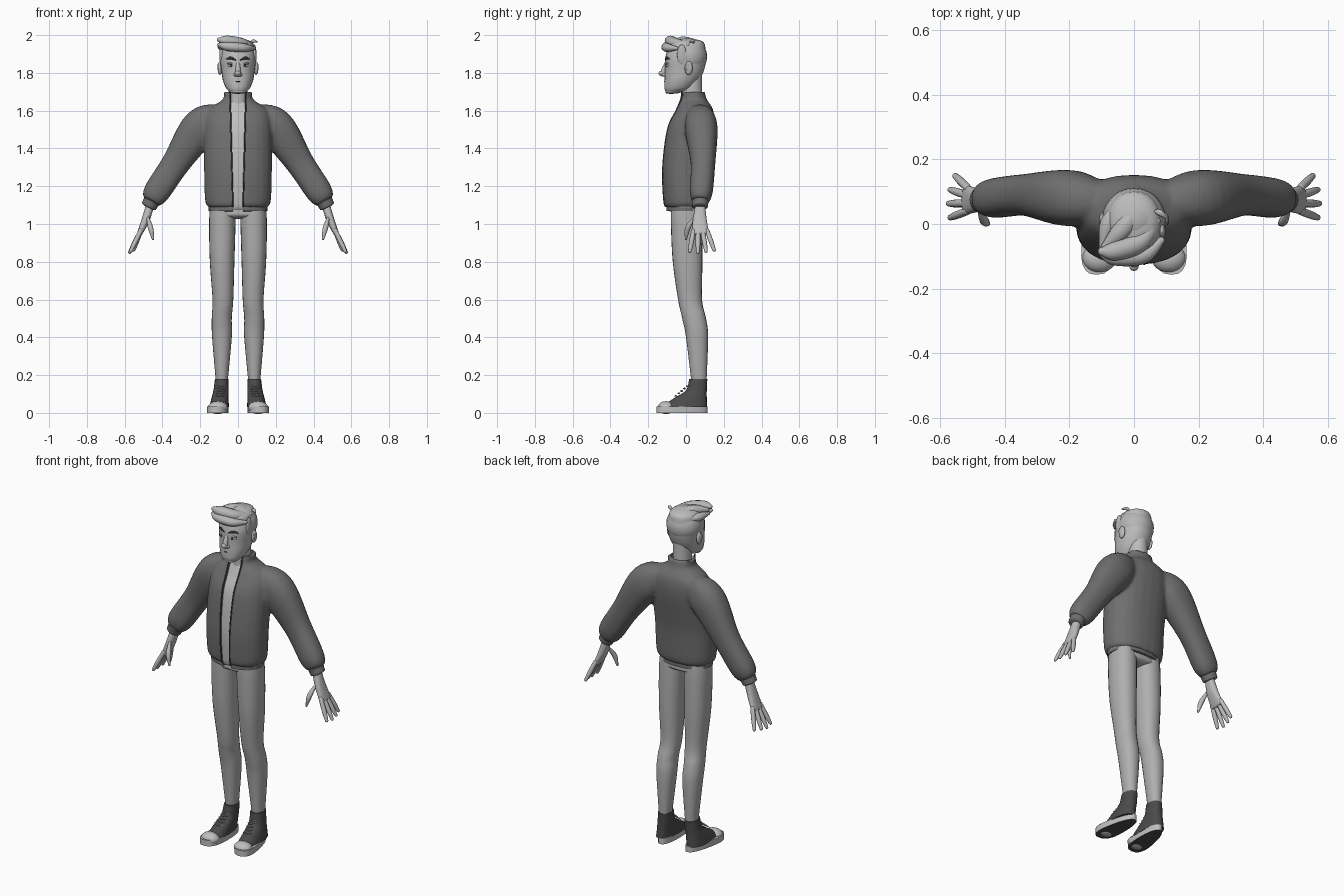
import bpy, bmesh, math
from mathutils import Vector, Matrix

cube = bpy.data.objects.get("Cube")
if cube:
    bpy.data.objects.remove(cube, do_unlink=True)


def material(name, grey):
    m = bpy.data.materials.new(name)
    m.use_nodes = True
    colour = (grey, grey, grey, 1)
    m.diffuse_color = colour
    m.node_tree.nodes["Principled BSDF"].inputs["Base Color"].default_value = colour
    return m


skin = material("skin grey", .5)
hair = material("hair grey", .47)
cloth = material("trouser grey", .43)
tee = material("shirt grey", .52)
coat = material("jacket grey", .16)
canvas = material("shoe dark grey", .07)
rubber = material("rubber light grey", .52)
ink = material("brow near black", .03)
SIDES = ((1, "left"), (-1, "right"))


def shade(mesh):
    mesh.shade_smooth()
    mesh.set_sharp_from_angle(angle=math.radians(50))


def make_object(name, bm, mat):
    bmesh.ops.recalc_face_normals(bm, faces=bm.faces)
    mesh = bpy.data.meshes.new(name)
    bm.to_mesh(mesh)
    bm.free()
    mesh.materials.append(mat)
    shade(mesh)
    obj = bpy.data.objects.new(name, mesh)
    bpy.context.collection.objects.link(obj)
    return obj


def spline(rows, steps=6):
    """Smooth curve through rows of any length."""
    out = []
    last = len(rows) - 1
    for i in range(last):
        before, start, end, after = (rows[max(0, min(last, i + k))] for k in (-1, 0, 1, 2))
        for step in range(steps):
            t = step / steps
            point = []
            for p, q, r, s in zip(before, start, end, after):
                bend = (2 * p - 5 * q + 4 * r - s) * t * t + (3 * q - p - 3 * r + s) * t ** 3
                point.append(q + ((r - p) * t + bend) / 2)
            out.append(tuple(point))
    return out + [tuple(rows[last])]


def stack(rows, s=1):
    """Level rings from rows of height, x, half width, front y, back y."""
    return [(s * x, (front + back) / 2, z, a, (back - front) / 2, 1)
            for z, x, a, front, back in rows]


def tube(rows, s=1, squash=1):
    """Rings across a path from rows of x, y, z, half width and perhaps half depth."""
    return [(s * r[0], r[1], r[2], r[3], r[4] if len(r) > 4 else r[3] * squash) for r in rows]


def rounded(rows, amount):
    """Close both ends of a row of rings with a dome."""
    domes = []
    for end, inner in ((rows[0], rows[1]), (rows[-1], rows[-2])):
        tip = Vector(end[:3])
        out = (tip - Vector(inner[:3])).normalized() * min(end[3:5]) * amount
        domes.append([(*(tip + out * math.sin(t)), end[3] * math.cos(t), end[4] * math.cos(t), *end[5:])
                      for t in (.4, .8, 1.2, 1.5)])
    return domes[0][::-1] + rows + domes[1]


def loft(name, parts, mat, dome=0, power=2, n=24):
    bm = bmesh.new()
    for part in parts:
        rows = spline(part)
        if dome:
            rows = rounded(rows, dome)
        rings = []
        for i, row in enumerate(rows):
            u, v = Vector((1, 0, 0)), Vector((0, 1, 0))
            if len(row) == 5:
                t = Vector(rows[min(i + 1, len(rows) - 1)][:3]) - Vector(rows[max(i - 1, 0)][:3])
                t.normalize()
                v = (v - t * v.dot(t)).normalized()
                u = v.cross(t)
            ring = []
            for k in range(n):
                co, si = math.cos(math.tau * k / n), math.sin(math.tau * k / n)
                p = math.copysign(abs(co) ** (2 / power), co) * row[3]
                q = math.copysign(abs(si) ** (2 / power), si) * row[4]
                ring.append(bm.verts.new(Vector(row[:3]) + u * p + v * q))
            rings.append(ring)
        for low, high in zip(rings, rings[1:]):
            for k in range(n):
                bm.faces.new((low[k - 1], low[k], high[k], high[k - 1]))
        bm.faces.new(rings[0])
        bm.faces.new(rings[-1])
    return make_object(name, bm, mat)


def strand(name, points, radius, mat, s=1, squash=1):
    """Tube that is thickest in the middle."""
    last = len(points) - 1
    rows = [(*p, radius * (.4 + .6 * math.sin(math.pi * i / last))) for i, p in enumerate(points)]
    return loft(name, [tube(rows, s, squash)], mat, dome=1, n=12)


def ball(name, centre, size, mat, s=1):
    place = Matrix.Translation((s * centre[0], *centre[1:])) @ Matrix.Diagonal((*size, 1))
    bm = bmesh.new()
    bmesh.ops.create_uvsphere(bm, u_segments=24, v_segments=14, radius=1, matrix=place)
    return make_object(name, bm, mat)


def cut(obj, cutters):
    """Subtract the cutters and apply all modifiers."""
    for c in cutters:
        mod = obj.modifiers.new("Opening", 'BOOLEAN')
        mod.operation, mod.solver, mod.object = 'DIFFERENCE', 'EXACT', c
    graph = bpy.context.evaluated_depsgraph_get()
    mesh = bpy.data.meshes.new_from_object(obj.evaluated_get(graph))
    obj.modifiers.clear()
    obj.data = mesh
    shade(mesh)


# Jacket: torso and sleeves fused, then opened at the front and neck
torso = [(1.09, 0, .16, -.11, .1), (1.13, 0, .175, -.12, .11), (1.3, 0, .18, -.125, .12),
         (1.5, 0, .18, -.1, .15), (1.6, 0, .16, -.055, .145), (1.66, 0, .08, -.03, .11),
         (1.7, 0, .08, -.025, .1)]
sleeve = [(.1, .07, 1.57, .07), (.2, .08, 1.51, .1), (.33, .09, 1.32, .075),
          (.43, .08, 1.17, .07), (.46, .075, 1.12, .05)]
jacket = loft("jacket", [stack(torso)] + [tube(sleeve, s, .87) for s, side in SIDES], coat, power=2.3)
fuse = jacket.modifiers.new("Fuse", 'REMESH')
fuse.mode, fuse.voxel_size = 'VOXEL', .01
soften = jacket.modifiers.new("Soften", 'SMOOTH')
soften.iterations = 4

bm = bmesh.new()
bmesh.ops.create_cube(bm, size=2)
for v in bm.verts:
    half = .045 if v.co.z > 0 else .025
    v.co = (v.co.x * half, -.14 + v.co.y * .17, 1.4 + v.co.z * .4)
front_cutter = make_object("front_cutter", bm, coat)
neck_cutter = loft("neck_cutter", [stack([(z, 0, .062, -.015, .09) for z in (1.66, 1.8)])], coat)
cutters = [front_cutter, neck_cutter]
for c in cutters:
    c.hide_render = True
cut(jacket, cutters)
hem = loft("jacket_hem", [stack([(z, 0, .155, -.105, .095) for z in (1.07, 1.1)])],
           coat, dome=.05, power=2.3)
cut(hem, [front_cutter])
for c in cutters:
    bpy.data.objects.remove(c, do_unlink=True)

# Shirt and dark front edging
gap = .013
inner = [(z - gap, x, a - gap, front + gap, back - gap) for z, x, a, front, back in torso[:-1]]
loft("shirt", [stack(inner)], tee, power=2.3)
for s, side in SIDES:
    edge = [(.025 + (z - 1) * .025, front + .003, z, .004) for z, x, a, front, back in torso]
    loft(side + "_front_edging", [tube(edge, s)], canvas, n=8)

# Trousers
loft("hips", [stack([(1.1, 0, .14, -.075, .08), (1.05, 0, .15, -.08, .085)])], cloth, dome=.3, power=2.4)
leg = [(1.1, .08, .068, -.08, .08), (1, .083, .07, -.08, .085), (.8, .084, .065, -.07, .087),
       (.6, .08, .055, -.042, .085), (.5, .086, .053, -.02, .106), (.4, .085, .052, 0, .117),
       (.15, .086, .03, .03, .108)]

# Shoes, sleeves' cuffs and hands
upper = [(.03, .1, .052, -.14, .112), (.08, .095, .045, -.06, .11), (.12, .09, .04, 0, .11),
         (.18, .086, .036, .017, .113)]
palm = [(.465, .075, 1.1, .022, .026), (.49, .073, 1.02, .021, .037), (.52, .076, .95, .014, .046)]
thumb = [(.48, .05, 1.04), (.463, .01, .98), (.45, 0, .92)]
for s, side in SIDES:
    loft(side + "_trouser_leg", [stack(leg, s)], cloth, power=2.2)

    sole = loft(side + "_sole", [stack([(z, 0, .05, -.157, .115) for z in (0, .035)])], rubber, power=2.5)
    for v in sole.data.vertices:
        v.co.x = v.co.x * (1 - 2 * v.co.y) + s * (.1 - .1 * v.co.y)
    sole.data.materials.append(canvas)
    for p in sole.data.polygons:
        p.material_index = int(p.normal.z < -.8)
    loft(side + "_shoe_upper", [stack(upper, s)], canvas, power=2.3)
    ball(side + "_toe_cap", (.107, -.105, .028), (.053, .045, .034), rubber, s)
    for i in range(5):
        y, z, wide = -.058 + i * .015, .09 + i * .013, .026 - i * .0015
        lace = [(.095 - i * .002 + k * wide, y + .01 * abs(k), z + .003 * k) for k in (-1, 0, 1)]
        strand(f"{side}_lace_{i + 1}", lace, .0035, rubber, s)

    cuff = [(.458, .075, 1.12, .044), (.472, .075, 1.093, .041)]
    loft(side + "_cuff", [tube(cuff, s)], coat, dome=.2)
    loft(side + "_palm", [tube(palm, s)], skin, dome=.6, power=2.4)
    strand(side + "_thumb", thumb, .014, skin, s)
    for i in range(4):
        base = Vector((.515, .04 + i * .024, .965))
        tip = Vector((.573 - .005 * (i - 1) ** 2, .02 + i * .043, .85 + .006 * abs(i - 1)))
        finger = [(*base, .012), (*base.lerp(tip, .6), .0125), (*tip, .009)]
        loft(f"{side}_finger_{i + 1}", [tube(finger, s)], skin, dome=1, n=12)

# Neck, head and face
loft("neck", [stack([(z, 0, .051, -.021, .086) for z in (1.6, 1.8)])], skin)
loft("head", [stack([(1.7, 0, .045, -.108, -.02), (1.72, 0, .064, -.114, .03), (1.76, 0, .08, -.114, .066),
                     (1.81, 0, .088, -.112, .094), (1.88, 0, .095, -.11, .108),
                     (1.95, 0, .08, -.088, .1)])], skin, dome=.4, power=2.15)
loft("nose", [tube([(0, -.1, 1.86, .009), (0, -.116, 1.82, .013), (0, -.122, 1.79, .017)])],
     skin, dome=.6)
ball("nose_tip", (0, -.131, 1.798), (.014, .014, .013), skin)
strand("mouth", [(x, -.113 + abs(x) * .3, 1.755) for x in (-.03, 0, .03)], .003, ink)
for s, side in SIDES:
    ball(side + "_nostril_wing", (.014, -.115, 1.79), (.009, .012, .009), skin, s)
    ball(side + "_eye", (.036, -.094, 1.84), (.019, .012, .011), tee, s)
    ball(side + "_iris", (.035, -.104, 1.84), (.007, .004, .008), ink, s)
    ball(side + "_eyelid", (.036, -.093, 1.85), (.022, .015, .007), skin, s)
    strand(side + "_brow", [(.014, -.109, 1.869), (.04, -.1, 1.878), (.066, -.079, 1.87)], .008, ink, s)
    ball(side + "_ear", (.096, .014, 1.825), (.012, .021, .036), skin, s)
    ball(side + "_ear_hollow", (.104, .008, 1.83), (.005, .011, .022), cloth, s)
    ball(side + "_sideburn", (.087, -.022, 1.895), (.011, .025, .055), hair, s)

# Hair swept over to the right
ball("hair_cap", (0, .012, 1.886), (.099, .1, .1), hair)
locks = {
    "front": ([(.085, -.05, 1.93), (.03, -.097, 1.933), (-.06, -.103, 1.94), (-.1, -.09, 1.95)], .025),
    "crest": ([(.07, .01, 1.95), (.02, -.055, 1.957), (-.06, -.083, 1.97), (-.1, -.085, 1.975)], .03),
    "top": ([(.03, .075, 1.95), (-.03, -.01, 1.965), (-.09, -.07, 1.96)], .028),
    "side": ([(-.05, .06, 1.94), (-.08, 0, 1.94), (-.098, -.07, 1.94)], .023),
    "tuft": ([(.06, .04, 1.955), (.08, .035, 1.968), (.1, .02, 1.965)], .009),
}
for name, (path, radius) in locks.items():
    strand(name + "_hair_lock", path, radius, hair, squash=1.1)
